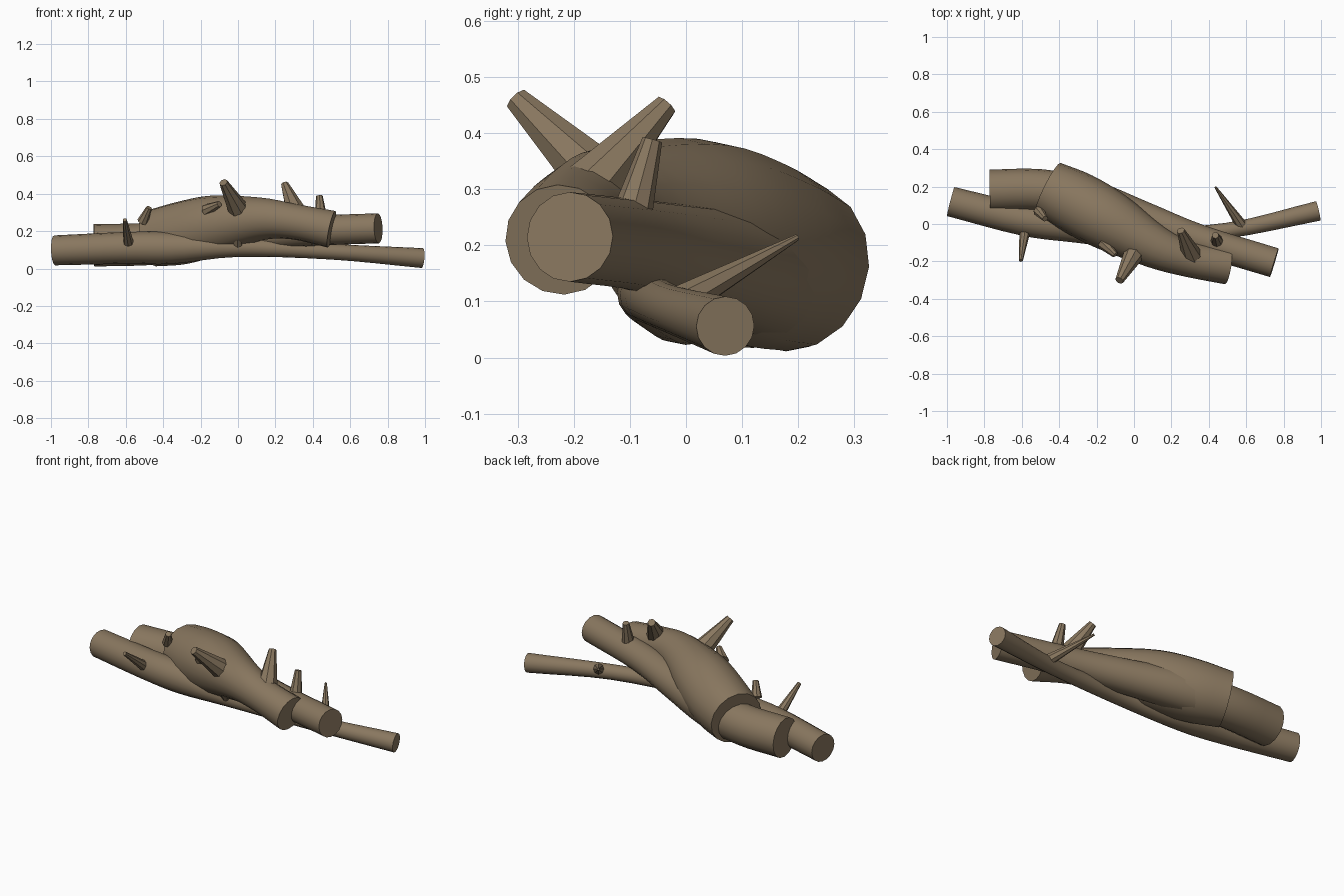
import bpy, bmesh, math
from mathutils import Vector

if "Cube" in bpy.data.objects:
    bpy.data.objects.remove(bpy.data.objects["Cube"])

bark = bpy.data.materials.new("bark")
bark.diffuse_color = (0.25, 0.185, 0.115, 1)
bark.use_nodes = True
bark.node_tree.nodes["Principled BSDF"].inputs["Base Color"].default_value = bark.diffuse_color


def spline(pts, steps):
    """Catmull-Rom through (x, y, z, radius) points."""
    p = [Vector(q) for q in pts]
    p = [2 * p[0] - p[1]] + p + [2 * p[-1] - p[-2]]
    out = []
    for i in range(1, len(p) - 2):
        a, b, c, d = p[i - 1:i + 3]
        for s in range(steps):
            t = s / steps
            out.append(0.5 * (2 * b + (c - a) * t + (2 * a - 5 * b + 4 * c - d) * t * t
                              + (3 * b - a - 3 * c + d) * t ** 3))
    return out + [p[-2]]


def branch(name, pts, sides=16, steps=4):
    """Capped round tube following a path with varying radius."""
    path = spline(pts, steps)
    bm = bmesh.new()
    rings = []
    ref = Vector((0, 0, 1))
    for i, q in enumerate(path):
        tan = (path[min(i + 1, len(path) - 1)] - path[max(i - 1, 0)]).to_3d().normalized()
        if i == 0 and abs(tan.z) > 0.9:
            ref = Vector((1, 0, 0))
        u = (ref - tan * ref.dot(tan)).normalized()
        v = tan.cross(u)
        ref = u
        rings.append([bm.verts.new(q.to_3d() + q.w * (u * math.cos(a) + v * math.sin(a)))
                      for a in (2 * math.pi * k / sides for k in range(sides))])
    for r0, r1 in zip(rings, rings[1:]):
        for k in range(sides):
            n = (k + 1) % sides
            bm.faces.new((r0[k], r0[n], r1[n], r1[k]))
    bm.faces.new(rings[0][::-1])
    bm.faces.new(rings[-1])
    bmesh.ops.recalc_face_normals(bm, faces=bm.faces)
    me = bpy.data.meshes.new(name)
    bm.to_mesh(me)
    bm.free()
    me.materials.append(bark)
    ob = bpy.data.objects.new(name, me)
    bpy.context.collection.objects.link(ob)
    bpy.ops.object.select_all(action='DESELECT')
    ob.select_set(True)
    bpy.context.view_layer.objects.active = ob
    bpy.ops.object.shade_smooth_by_angle(angle=math.radians(40))
    return ob


# Long thin branch in front
branch("long_branch", [(-0.98, 0.12, 0.097, 0.08), (-0.6, 0.025, 0.11, 0.085),
                       (-0.35, -0.01, 0.11, 0.085), (0, -0.07, 0.115, 0.053),
                       (0.5, -0.035, 0.09, 0.042), (0.985, 0.07, 0.056, 0.053)])

# Inner log poking out of both ends of the bark log
branch("inner_log", [(-0.77, 0.178, 0.124, 0.113), (-0.5, 0.18, 0.13, 0.113),
                     (-0.25, 0.13, 0.15, 0.112), (0.05, 0.025, 0.175, 0.095),
                     (0.35, -0.085, 0.2, 0.082), (0.75, -0.207, 0.215, 0.08)])

# Thick log lying over the others
branch("thick_log", [(-0.46, 0.19, 0.162, 0.152), (-0.3, 0.11, 0.19, 0.168),
                     (-0.12, 0.01, 0.232, 0.16), (0.12, -0.125, 0.265, 0.115),
                     (0.3, -0.19, 0.25, 0.095), (0.5, -0.223, 0.21, 0.1)])

# Broken twig stubs: base, tip, base radius, tip radius
stubs = [
    ((-0.585, -0.05, 0.14), (-0.605, -0.195, 0.26), 0.028, 0.011),
    ((-0.51, 0.07, 0.25), (-0.475, 0.028, 0.325), 0.03, 0.016),
    ((-0.17, -0.10, 0.31), (-0.1, -0.165, 0.345), 0.035, 0.017),
    ((0.01, -0.14, 0.30), (-0.078, -0.302, 0.46), 0.06, 0.023),
    ((0.0, -0.1, 0.13), (-0.005, -0.18, 0.225), 0.03, 0.014),
    ((0.315, -0.18, 0.29), (0.25, -0.035, 0.45), 0.058, 0.021),
    ((0.445, -0.1, 0.24), (0.435, -0.06, 0.388), 0.038, 0.018),
    ((0.58, -0.015, 0.095), (0.435, 0.198, 0.214), 0.032, 0.006),
]
for i, (base, tip, r0, r1) in enumerate(stubs):
    branch(f"twig_stub_{i + 1}", [(*base, r0), (*tip, r1)], sides=8, steps=2)
